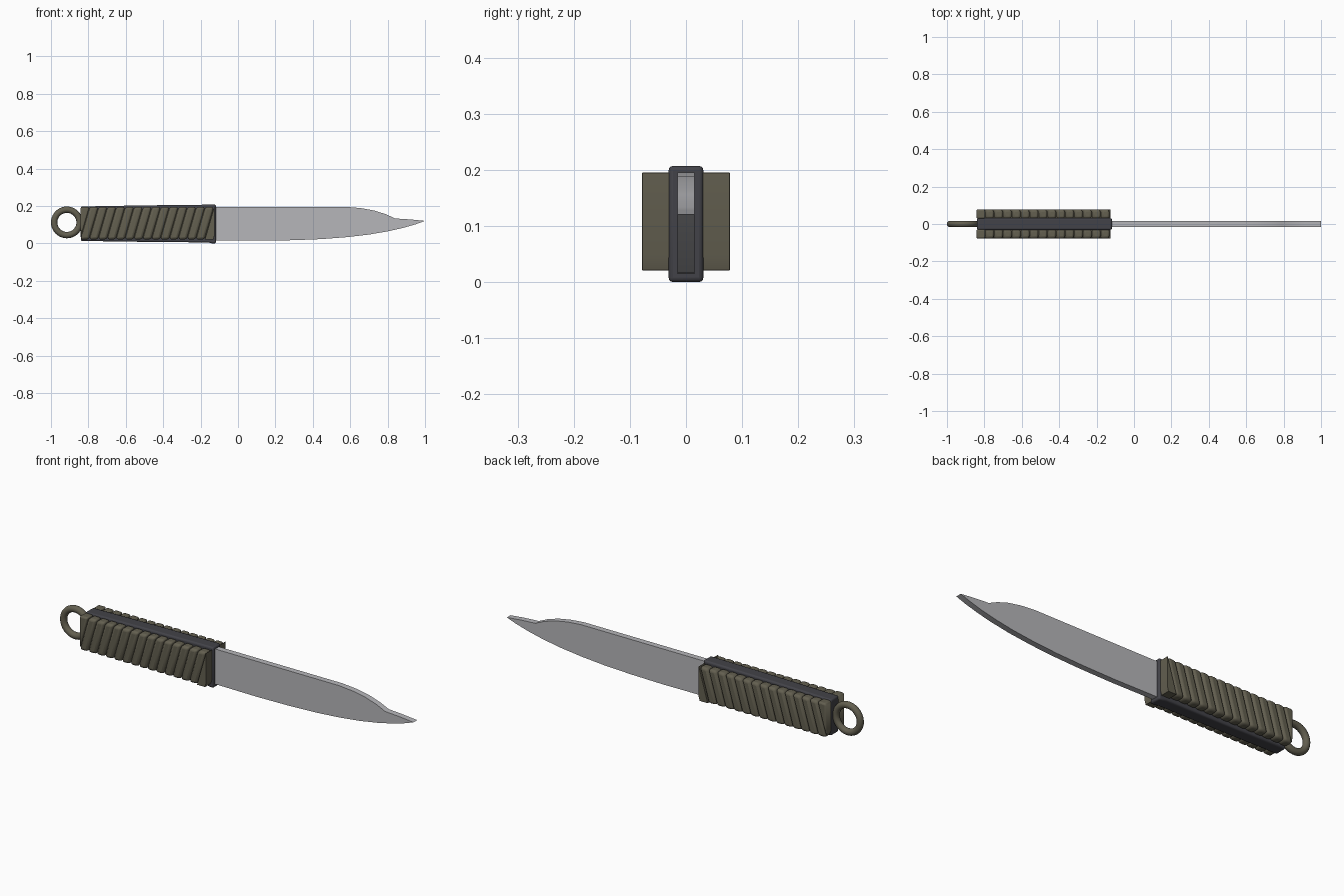
import bpy, bmesh, math
from mathutils import Vector

if "Cube" in bpy.data.objects:
    bpy.data.objects.remove(bpy.data.objects["Cube"])


def material(name, rgb):
    m = bpy.data.materials.new(name)
    m.diffuse_color = (*rgb, 1)
    m.use_nodes = True
    m.node_tree.nodes["Principled BSDF"].inputs["Base Color"].default_value = m.diffuse_color
    return m


STEEL = material("blade steel", (0.47, 0.47, 0.49))
DARK = material("dark handle", (0.055, 0.055, 0.065))
OLIVE = material("olive cord", (0.125, 0.115, 0.08))


def plate(name, outline, y0, y1, mat, bevel, segments=2, clip=None):
    """Extrude an x-z outline from y0 to y1, optionally clipped to an x range."""
    bm = bmesh.new()
    bm.faces.new([bm.verts.new((x, y0, z)) for x, z in outline])
    if clip:
        for x, n in ((clip[0], -1), (clip[1], 1)):
            bmesh.ops.bisect_plane(bm, geom=bm.verts[:] + bm.edges[:] + bm.faces[:], dist=1e-5,
                                   plane_co=(x, 0, 0), plane_no=(n, 0, 0), clear_outer=True)
    ext = bmesh.ops.extrude_face_region(bm, geom=bm.faces[:])
    for v in (g for g in ext["geom"] if isinstance(g, bmesh.types.BMVert)):
        v.co.y = y1
    bmesh.ops.recalc_face_normals(bm, faces=bm.faces[:])
    me = bpy.data.meshes.new(name)
    bm.to_mesh(me)
    bm.free()
    ob = bpy.data.objects.new(name, me)
    bpy.context.collection.objects.link(ob)
    me.materials.append(mat)
    if bevel:
        b = ob.modifiers.new("bevel", "BEVEL")
        b.width, b.segments = bevel, segments
    smooth(ob)
    return ob


def smooth(ob):
    bpy.ops.object.select_all(action="DESELECT")
    ob.select_set(True)
    bpy.context.view_layer.objects.active = ob
    bpy.ops.object.shade_smooth_by_angle(angle=math.radians(35))


# Blade: flat slab with curved belly and clipped point
spine = [(-0.14, 0.195), (0.58, 0.195), (0.66, 0.188), (0.73, 0.175),
         (0.79, 0.156), (0.84, 0.133), (0.92, 0.128), (1.0, 0.12)]
belly = [(0.95, 0.102), (0.88, 0.082), (0.8, 0.064), (0.7, 0.047), (0.58, 0.033),
         (0.45, 0.023), (0.3, 0.017), (0.12, 0.014), (-0.14, 0.016)]
plate("blade", spine + belly, -0.015, 0.015, STEEL, 0)

# Handle core, slightly taller toward the blade
plate("handle_core", [(-0.84, 0.013), (-0.5, 0.008), (-0.16, 0.005), (-0.14, 0.0), (-0.118, 0.0),
                      (-0.118, 0.207), (-0.14, 0.207), (-0.5, 0.203), (-0.84, 0.197)],
      -0.031, 0.031, DARK, 0.008, 3)

# Grip on each side: backing slab and slanted cord turns
X0, X1, Z0, Z1 = -0.842, -0.125, 0.021, 0.195
PITCH, LEAN = 0.0475, 0.05
for side, s in (("front", -1), ("back", 1)):
    plate(side + "_grip_base", [(X0 + .004, Z0 + .01), (X1 - .004, Z0 + .01),
                                (X1 - .004, Z1 - .01), (X0 + .004, Z1 - .01)],
          s * 0.02, s * 0.066, OLIVE, 0.006)
    for i in range(-1, 16):
        a = X0 + i * PITCH
        w = PITCH - 0.002
        if a + w + LEAN < X0 + 0.012 or a > X1 - 0.012:
            continue
        plate(f"{side}_cord_{i + 2}", [(a, Z0), (a + w, Z0), (a + w + LEAN, Z1), (a + LEAN, Z1)],
              s * 0.028, s * 0.078, OLIVE, 0.013, 3, clip=(X0, X1))

# Lanyard ring
bpy.ops.mesh.primitive_torus_add(major_segments=40, minor_segments=14, major_radius=0.068,
                                 minor_radius=0.017, location=(-0.915, 0, 0.112),
                                 rotation=(math.pi / 2, 0, 0))
ring = bpy.context.object
ring.name = "lanyard_ring"
ring.data.materials.append(OLIVE)
smooth(ring)
